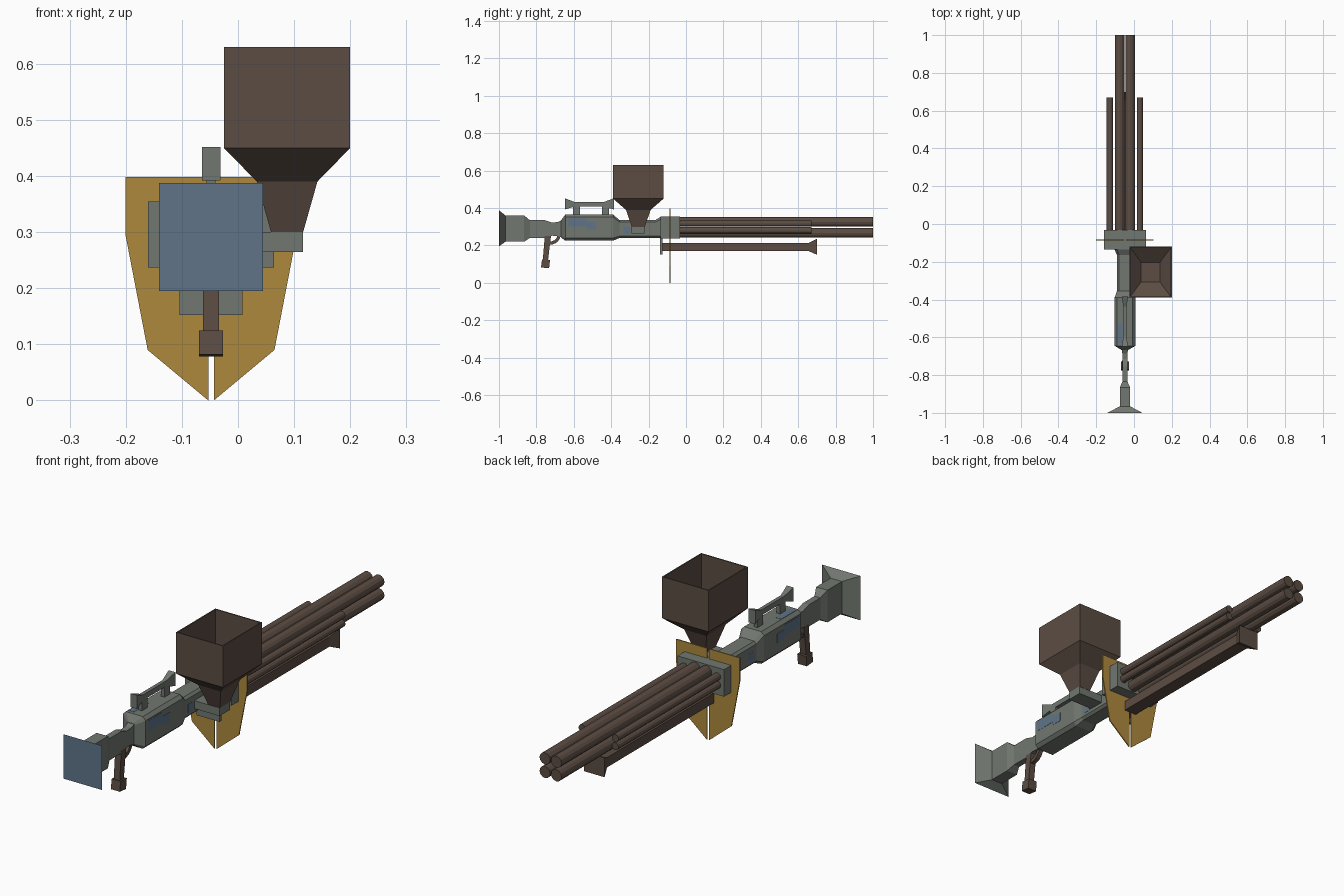
import bpy, bmesh, math
from mathutils import Vector

if "Cube" in bpy.data.objects:
    bpy.data.objects.remove(bpy.data.objects["Cube"])

CX = -0.048  # centre line of the gun


def mat(name, rgb):
    m = bpy.data.materials.new(name)
    m.diffuse_color = (*rgb, 1)
    m.use_nodes = True
    m.node_tree.nodes["Principled BSDF"].inputs["Base Color"].default_value = m.diffuse_color
    return m


GREY = mat("grey_green", (0.165, 0.185, 0.16))
BROWN = mat("dark_brown", (0.105, 0.073, 0.056))
BLUE = mat("worn_blue", (0.115, 0.175, 0.25))
GOLD = mat("brass_yellow", (0.42, 0.25, 0.045))


def loft(name, rings, m):
    """Skin a list of equal-length point rings and cap both ends."""
    bm = bmesh.new()
    vs = [[bm.verts.new(p) for p in r] for r in rings]
    n = len(vs[0])
    for a, b in zip(vs, vs[1:]):
        for i in range(n):
            j = (i + 1) % n
            bm.faces.new((a[i], a[j], b[j], b[i]))
    bm.faces.new(vs[0])
    bm.faces.new(vs[-1])
    bmesh.ops.recalc_face_normals(bm, faces=bm.faces)
    me = bpy.data.meshes.new(name)
    bm.to_mesh(me)
    bm.free()
    me.materials.append(m)
    ob = bpy.data.objects.new(name, me)
    bpy.context.collection.objects.link(ob)
    return ob


def section(y, hw, z0, z1, c=0.0, x=CX):
    """Rectangle across the y axis, with optional chamfer c."""
    if not c:
        return [(x - hw, y, z0), (x + hw, y, z0), (x + hw, y, z1), (x - hw, y, z1)]
    return [(x - hw + c, y, z0), (x + hw - c, y, z0), (x + hw, y, z0 + c), (x + hw, y, z1 - c),
            (x + hw - c, y, z1), (x - hw + c, y, z1), (x - hw, y, z1 - c), (x - hw, y, z0 + c)]


def box(name, x0, x1, y0, y1, z0, z1, m):
    x, hw = (x0 + x1) / 2, (x1 - x0) / 2
    return loft(name, [section(y0, hw, z0, z1, x=x), section(y1, hw, z0, z1, x=x)], m)


def prism(name, yz, hw, m):
    return loft(name, [[(CX + s * hw, y, z) for y, z in yz] for s in (-1, 1)], m)


def barrel(name, x, z, r, y0, y1, n=12):
    ring = [(x + r * math.cos(2 * math.pi * i / n), z + r * math.sin(2 * math.pi * i / n))
            for i in range(n)]
    return loft(name, [[(a, y, b) for a, b in ring] for y in (y0, y1)], BROWN)


# Stock with flared butt, blue on the rear face
stock = loft("stock", [section(*s) for s in (
    (-1.0, 0.0925, 0.195, 0.388), (-0.965, 0.027, 0.22, 0.36), (-0.865, 0.027, 0.22, 0.36),
    (-0.835, 0.014, 0.24, 0.335), (-0.755, 0.014, 0.24, 0.335), (-0.715, 0.014, 0.252, 0.322),
    (-0.685, 0.014, 0.25, 0.325), (-0.665, 0.016, 0.242, 0.335))], GREY)
stock.data.materials.append(BLUE)
for f in stock.data.polygons:
    if f.normal.y < -0.99 and f.center.y < -0.99:
        f.material_index = 1

# Receiver: chamfered body, taper, neck
loft("receiver", [section(*s) for s in (
    (-0.668, 0.016, 0.242, 0.335, 0.006), (-0.645, 0.055, 0.225, 0.365, 0.014),
    (-0.39, 0.055, 0.225, 0.365, 0.014), (-0.355, 0.042, 0.24, 0.335, 0.01),
    (-0.165, 0.042, 0.24, 0.335, 0.01), (-0.135, 0.055, 0.238, 0.353, 0.014))], GREY)

# Barrel mount and the lower bracket
box("barrel_mount", CX - 0.112, CX + 0.112, -0.135, -0.033, 0.237, 0.355, GREY)
box("lower_bracket", CX - 0.056, CX + 0.056, -0.138, -0.126, 0.152, 0.26, GREY)

# Worn blue paint patches, thin plates
for s in (-1, 1):
    for i, (y0, y1, z0, z1, d) in enumerate((
            (-0.63, -0.53, 0.30, 0.345, 0.055), (-0.53, -0.48, 0.285, 0.325, 0.055),
            (-0.335, -0.30, 0.262, 0.30, 0.042))):
        x = CX + s * d
        box(f"side_paint_{i}", x - 0.001, x + 0.001, y0, y1, z0, z1, BLUE)
box("top_paint", CX - 0.04, CX - 0.012, -0.63, -0.53, 0.364, 0.366, BLUE)

# Four main barrels and two pairs of side barrels
for sx in (-1, 1):
    for sz in (-1, 1):
        barrel("main_barrel", CX + sx * 0.0275, 0.296 + sz * 0.0295, 0.0255, -0.04, 1.0)
        barrel("side_barrel", CX + sx * 0.08, 0.299 + sz * 0.018, 0.0165, -0.04, 0.67)

# Flared bar under the barrels
loft("under_bar", [section(*s) for s in (
    (-0.128, 0.03, 0.17, 0.213), (0.655, 0.03, 0.17, 0.213), (0.70, 0.05, 0.15, 0.235))], BROWN)

# Sight tube on two posts
loft("sight", [section(*s) for s in (
    (-0.648, 0.0165, 0.392, 0.452), (-0.595, 0.008, 0.408, 0.432),
    (-0.44, 0.008, 0.408, 0.432), (-0.385, 0.0165, 0.392, 0.452))], GREY)
for y in (-0.585, -0.43):
    box("sight_post", CX - 0.008, CX + 0.008, y - 0.018, y + 0.018, 0.36, 0.412, GREY)

# Grip, foot and trigger guard
prism("grip", [(-0.755, 0.25), (-0.722, 0.25), (-0.738, 0.118), (-0.766, 0.118)], 0.0145, BROWN)
prism("grip_foot", [(-0.77, 0.125), (-0.727, 0.123), (-0.732, 0.078), (-0.775, 0.082)], 0.0215, BROWN)
arc = [-math.pi / 2 * (1 - i / 5) for i in range(6)]
prism("trigger_guard",
      [(-0.73 + 0.06 * math.cos(a), 0.258 + 0.055 * math.sin(a)) for a in arc] +
      [(-0.73 + 0.043 * math.cos(a), 0.258 + 0.038 * math.sin(a)) for a in reversed(arc)],
      0.01, BROWN)

# Open hopper: outer wall up, over the rim and down inside
HX, HY = 0.0875, -0.255


def level(z, hx, hy):
    return [(HX + a * hx, HY + b * hy, z) for a, b in ((-1, -1), (1, -1), (1, 1), (-1, 1))]


loft("hopper", [level(*l) for l in (
    (0.298, 0.028, 0.034), (0.39, 0.054, 0.066), (0.45, 0.1125, 0.135), (0.63, 0.1125, 0.135),
    (0.63, 0.107, 0.1295), (0.452, 0.107, 0.1295), (0.395, 0.05, 0.052))], BROWN)
box("feed_chute", CX, 0.116, -0.292, -0.222, 0.265, 0.3, GREY)

# Split shield, two mirrored halves
for s in (-1, 1):
    half = [(0.005, 0.0), (0.113, 0.09), (0.1525, 0.295), (0.1525, 0.398), (0.005, 0.398)]
    loft("shield_half", [[(CX + s * a, y, z) for a, z in half] for y in (-0.087, -0.082)], GOLD)
